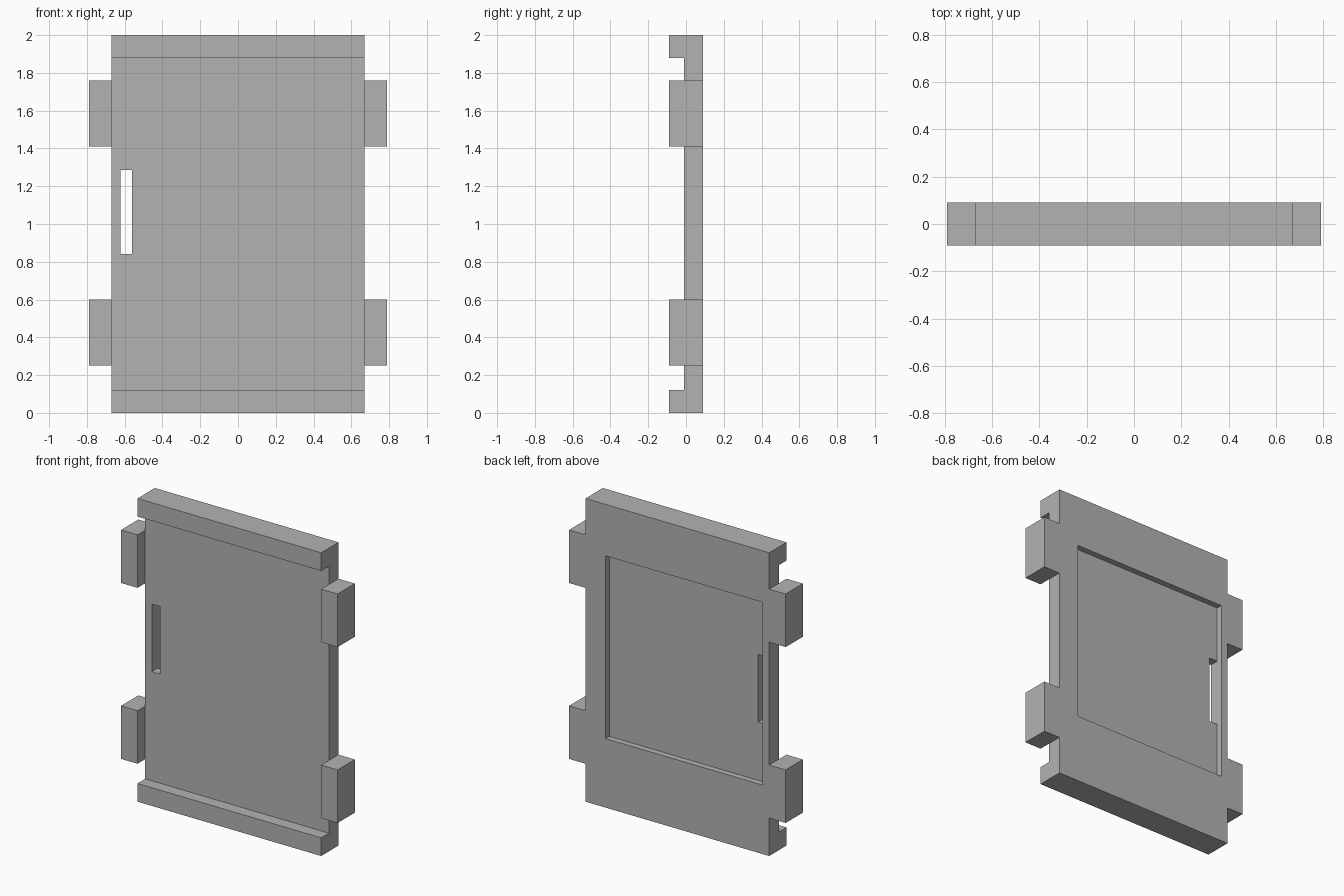
import bpy
import bmesh

cube = bpy.data.objects.get("Cube")
if cube:
    bpy.data.objects.remove(cube, do_unlink=True)

# Single plain grey material
grey = bpy.data.materials.new("plain_grey")
grey.use_nodes = True
colour = (0.45, 0.45, 0.45, 1)
grey.diffuse_color = colour
grey.node_tree.nodes["Principled BSDF"].inputs["Base Color"].default_value = colour

FRONT, FACE, BACK = -0.09, -0.01, 0.09   # depth planes
HALF, TAB = 0.67, 0.79                   # panel half width, tab reach
HEIGHT, RAIL = 2.0, 0.12


def extrude(name, outline, x0, x1):
    """Sweep a closed (y, z) outline from x0 to x1."""
    bm = bmesh.new()
    face = bm.faces.new([bm.verts.new((x0, y, z)) for y, z in outline])
    swept = bmesh.ops.extrude_face_region(bm, geom=[face])["geom"]
    verts = [g for g in swept if isinstance(g, bmesh.types.BMVert)]
    bmesh.ops.translate(bm, verts=verts, vec=(x1 - x0, 0, 0))
    bmesh.ops.recalc_face_normals(bm, faces=bm.faces)
    mesh = bpy.data.meshes.new(name)
    bm.to_mesh(mesh)
    bm.free()
    mesh.materials.append(grey)
    obj = bpy.data.objects.new(name, mesh)
    bpy.context.collection.objects.link(obj)
    return obj


def box(name, x0, x1, y0, y1, z0, z1):
    return extrude(name, [(y0, z0), (y1, z0), (y1, z1), (y0, z1)], x0, x1)


def cut(target, cutter):
    cutter.hide_render = True
    mod = target.modifiers.new("cut", "BOOLEAN")
    mod.operation = "DIFFERENCE"
    mod.solver = "EXACT"
    mod.object = cutter
    bpy.context.view_layer.objects.active = target
    bpy.ops.object.modifier_apply(modifier=mod.name)
    bpy.data.objects.remove(cutter, do_unlink=True)


# Panel with a forward lip along the top and bottom
panel = extrude("panel", [
    (FRONT, 0), (BACK, 0), (BACK, HEIGHT), (FRONT, HEIGHT),
    (FRONT, HEIGHT - RAIL), (FACE, HEIGHT - RAIL), (FACE, RAIL), (FRONT, RAIL),
], -HALF, HALF)

# Shallow recess in the back, and a slot through its edge
cut(panel, box("recess_cutter", -0.622, 0.523, 0.05, 0.2, 0.455, 1.66))
cut(panel, box("slot_cutter", -0.622, -0.562, -0.2, 0.2, 0.84, 1.285))

# Side tabs
for side, x0, x1 in (("left", HALF, TAB), ("right", -TAB, -HALF)):
    for level, z0, z1 in (("lower", 0.25, 0.6), ("upper", 1.41, 1.76)):
        box(f"{level}_{side}_tab", x0, x1, FRONT, BACK, z0, z1)
